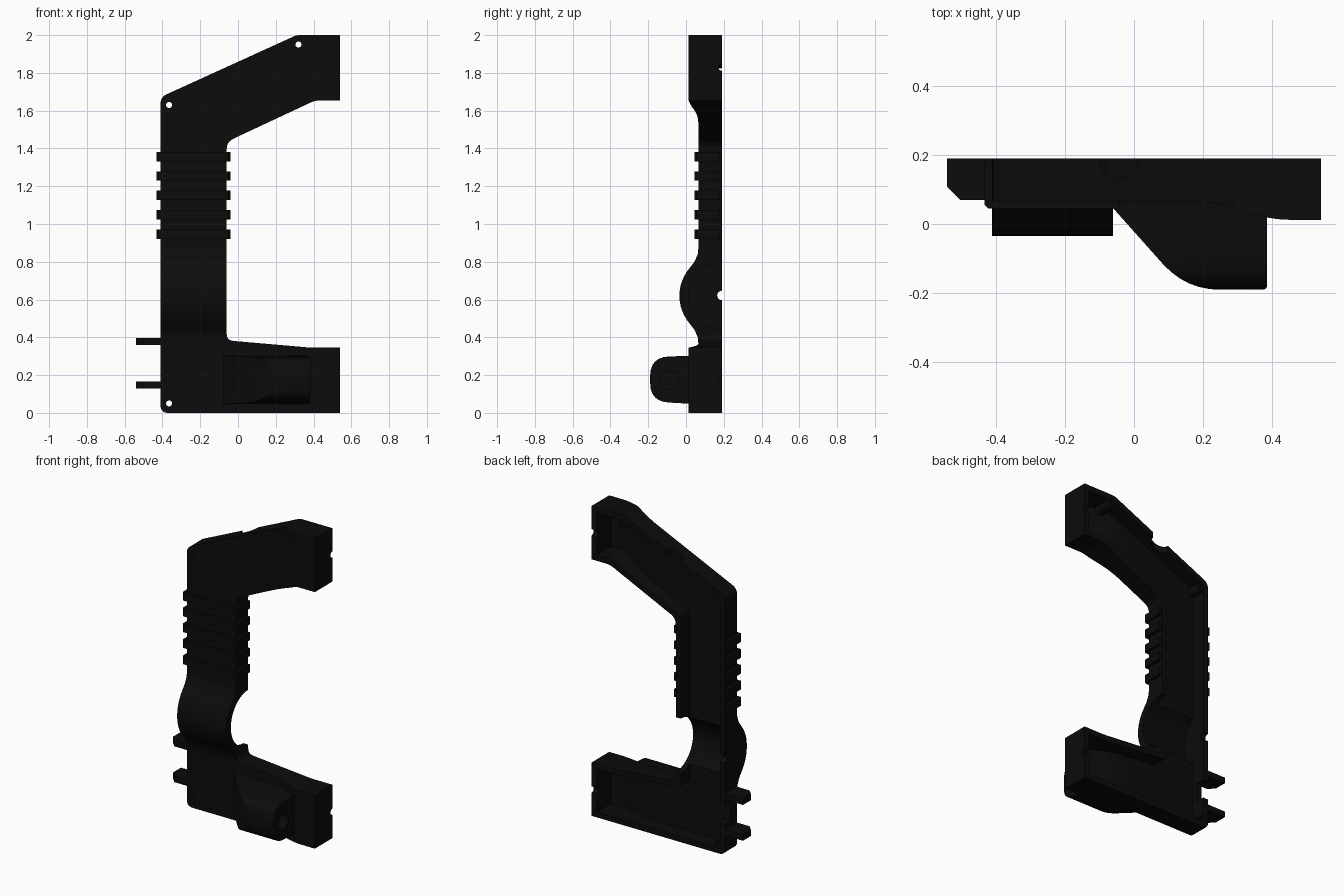
import bpy, bmesh, math
from mathutils import Vector

if "Cube" in bpy.data.objects:
    bpy.data.objects.remove(bpy.data.objects["Cube"])

black = bpy.data.materials.new("matte black")
black.diffuse_color = (0.0035, 0.0035, 0.0035, 1)
black.use_nodes = True
black.node_tree.nodes["Principled BSDF"].inputs["Base Color"].default_value = black.diffuse_color


def prism(name, pts, axis, a, b):
    """Extrude a 2D profile along an axis: x takes (y,z), y takes (x,z), z takes (x,y)."""
    def place(p, t):
        return {"x": (t, p[0], p[1]), "y": (p[0], t, p[1]), "z": (p[0], p[1], t)}[axis]
    bm = bmesh.new()
    lo = [bm.verts.new(place(p, a)) for p in pts]
    hi = [bm.verts.new(place(p, b)) for p in pts]
    bm.faces.new(lo)
    bm.faces.new(hi)
    n = len(pts)
    for i in range(n):
        j = (i + 1) % n
        bm.faces.new((lo[i], lo[j], hi[j], hi[i]))
    bmesh.ops.recalc_face_normals(bm, faces=bm.faces)
    me = bpy.data.meshes.new(name)
    bm.to_mesh(me)
    bm.free()
    me.materials.append(black)
    ob = bpy.data.objects.new(name, me)
    bpy.context.collection.objects.link(ob)
    return ob


def circle(u, v, r, n=32):
    return [(u + r * math.cos(2 * math.pi * i / n), v + r * math.sin(2 * math.pi * i / n)) for i in range(n)]


def rect(u0, v0, u1, v1):
    return [(u0, v0), (u1, v0), (u1, v1), (u0, v1)]


def combine(target, tool, op):
    m = target.modifiers.new("bool", "BOOLEAN")
    m.operation, m.object, m.solver = op, tool, "EXACT"
    bpy.context.view_layer.objects.active = target
    bpy.ops.object.modifier_apply(modifier=m.name)
    bpy.data.objects.remove(tool)
    return target


def inset(pts, d):
    """Move every side of a counter-clockwise outline inwards by d."""
    out, n = [], len(pts)
    for i in range(n):
        p = Vector(pts[i][:2])
        e1 = (p - Vector(pts[i - 1][:2])).normalized()
        e2 = (Vector(pts[(i + 1) % n][:2]) - p).normalized()
        n1, n2 = Vector((-e1.y, e1.x)), Vector((-e2.y, e2.x))
        q = p + (n1 + n2) * d / (1 + n1.dot(n2))
        out.append((q.x, q.y, pts[i][2]))
    return out


def fillet(pts, steps=6):
    """Round each corner (u, v, cut length) with a quadratic arc."""
    out, n = [], len(pts)
    for i in range(n):
        p, c = Vector(pts[i][:2]), pts[i][2]
        if c == 0:
            out.append(tuple(p))
            continue
        a = p + (Vector(pts[i - 1][:2]) - p).normalized() * c
        b = p + (Vector(pts[(i + 1) % n][:2]) - p).normalized() * c
        for k in range(steps + 1):
            t = k / steps
            out.append(tuple(a * (1 - t) ** 2 + p * 2 * t * (1 - t) + b * t * t))
    return out


# Outline of the C-shaped grip, and its front depth along x
OUTLINE = [(-.41, 0, .04), (.54, 0, 0), (.54, .345, 0), (.39, .345, .03), (-.06, .384, .035),
           (-.06, 1.435, .04), (.41, 1.655, .03), (.54, 1.655, 0), (.54, 2, 0), (.31, 2, .02),
           (-.41, 1.672, .035)]
DEPTH = [(-1, .065, 0), (.25, .065, .09), (.385, .012, .07), (1, .012, 0), (1, 1, 0), (-1, 1, 0)]
BULGE = [(.1, .36), (.066, .36), (.062, .4), (.045, .44), (.02, .472)] + [
    (.19 - .225 * math.cos(a), .62 + .225 * math.sin(a)) for a in [math.radians(d) for d in range(-35, 36, 7)]
] + [(.02, .768), (.045, .8), (.062, .84), (.066, .88), (.1, .88)]
POD_TOP = [(-.1, .09, 0), (.15, -.19, .1), (.385, -.19, .015), (.385, .09, 0)]
POD_END = [(.09, .045, 0), (-.19, .06, .1), (-.19, .295, .1), (.09, .305, 0)]


def shell(name, d, back):
    """Solid of the whole casing, pulled in by d."""
    body = prism(name, fillet(inset(OUTLINE, d)), "y", -.3, back)
    depth = [(u, v + (d * .9 if v < .5 else 0)) for u, v in fillet(DEPTH)]
    combine(body, prism("depth", depth, "z", -.5, 2.5), "INTERSECT")
    # half-round bulge
    prof = BULGE if d == 0 else circle(.19, .62, .177, 48)
    combine(body, prism("bulge", prof, "x", -.41 + d, -.06 - d), "UNION")
    # rounded pod on the lower arm
    pod = prism("pod", fillet(inset(POD_TOP, d * .9)), "z", -.2, .6)
    combine(pod, prism("pod_section", fillet(inset(POD_END[::-1], d * .9)[::-1]
            if d else POD_END), "x", -.5, .8), "INTERSECT")
    if d:
        # open the pod hollow into the arm
        combine(pod, prism("pod_mouth", rect(.02, .08, .33, .27), "z", 5, 6), "DIFFERENCE")
    return combine(body, pod, "UNION")


casing = shell("grip_casing", 0, .19)
combine(casing, shell("hollow", .036, .3), "DIFFERENCE")

# Round opening through the inner side wall at the bulge, pin hole opposite
combine(casing, prism("side_opening", circle(.19, .62, .177, 48), "x", -.12, -.03), "DIFFERENCE")
combine(casing, prism("pin_hole", circle(.19, .622, .025, 20), "x", -.5, -.35), "DIFFERENCE")
# Notch in the sloping top edge
combine(casing, prism("top_notch", circle(-.045, .19, .057), "z", 1.73, 2.2), "DIFFERENCE")
# Small notches in the arm ends
for z in (.17, 1.83):
    combine(casing, prism("end_notch", circle(.19, z, .02, 16), "x", .48, .6), "DIFFERENCE")
# Round port in the end of the pod
combine(casing, prism("pod_port", circle(-.09, .175, .05, 24), "x", .33, .45), "DIFFERENCE")
# Slot in the wall between the prongs
combine(casing, prism("wall_slot", rect(-.45, .2, -.36, .32), "y", .13, .25), "DIFFERENCE")

# Screw bosses and holes
HOLES = [(-.365, 1.63), (.32, 1.95), (-.365, .05)]
for x, z in HOLES:
    front = .05 if x > 0 else .085
    combine(casing, prism("boss", circle(x, z, .032, 20), "y", front, .185), "UNION")
for x, z in HOLES:
    combine(casing, prism("screw_hole", circle(x, z, .016, 16), "y", -.2, .4), "DIFFERENCE")

parts = [casing]

# Grip ribs wrapping the front and both sides of the bar
RIB = [(-.432, .18), (-.432, .055), (-.422, .045), (-.05, .045), (-.04, .055), (-.04, .18),
       (-.075, .18), (-.075, .085), (-.395, .085), (-.395, .18)]
for i, z in enumerate((.945, 1.05, 1.152, 1.254, 1.356)):
    parts.append(prism(f"grip_rib_{i + 1}", RIB, "z", z - .025, z + .025))

# Prongs on the outer side
PRONG = [(-.54, .19), (-.54, .108), (-.503, .07), (-.385, .07), (-.385, .19)]
for name, z in (("lower_prong", .147), ("upper_prong", .378)):
    parts.append(prism(name, PRONG, "z", z - .019, z + .019))

for ob in parts:
    bpy.ops.object.select_all(action="DESELECT")
    ob.select_set(True)
    bpy.context.view_layer.objects.active = ob
    bpy.ops.object.shade_smooth_by_angle(angle=math.radians(30))
